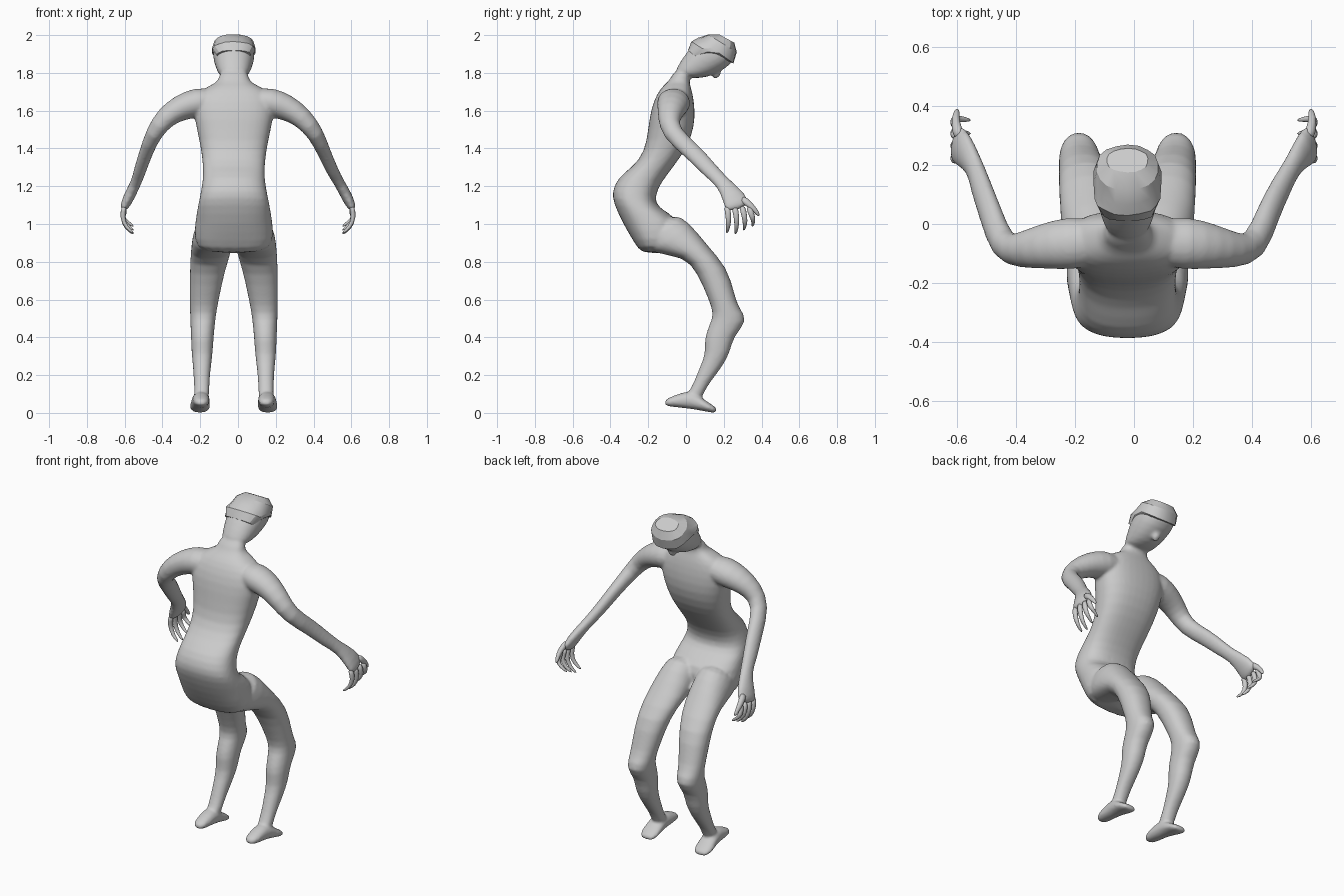
import bpy, bmesh, math, random
from mathutils import Vector

random.seed(3)
CX = -0.022   # the trunk sits slightly left of centre
N = 18


def skin(bm, rings):
    """Closed loft through rings of points."""
    vs = [[bm.verts.new(p) for p in r] for r in rings]
    for a, b in zip(vs, vs[1:]):
        for i in range(len(a)):
            j = (i + 1) % len(a)
            bm.faces.new((a[i], a[j], b[j], b[i]))
    bm.faces.new(vs[0][::-1])
    bm.faces.new(vs[-1])


def section(yf, zf, yb, zb, w, xc=0, power=2.2, jitter=0):
    """Oval ring spanning a front and a back point, half-width w."""
    f, b = Vector((xc, yf, zf)), Vector((xc, yb, zb))
    mid, half = (f + b) / 2, (f - b) / 2
    pts = []
    for i in range(N):
        a = 2 * math.pi * i / N
        c, s = math.cos(a), math.sin(a)
        c = math.copysign(abs(c) ** (2 / power), c)
        s = math.copysign(abs(s) ** (2 / power), s)
        k = 1 + random.uniform(-jitter, jitter)
        pts.append(mid + (half * c + Vector((w * s, 0, 0))) * k)
    return pts


def tube(path, radii, side, n=14):
    """Rings along a path with radii (across, along-hand)."""
    path = [Vector(p) for p in path]
    rings = []
    for i, p in enumerate(path):
        t = (path[min(i + 1, len(path) - 1)] - path[max(i - 1, 0)]).normalized()
        u = Vector((side, 0, 0.6))
        u = (u - t * u.dot(t)).normalized()
        v = t.cross(u)
        ru, rv = radii[i]
        rings.append([p + u * ru * math.cos(2 * math.pi * k / n)
                      + v * rv * math.sin(2 * math.pi * k / n) for k in range(n)])
    return rings


def make(name, bm, mods=()):
    bmesh.ops.recalc_face_normals(bm, faces=bm.faces)
    me = bpy.data.meshes.new(name)
    bm.to_mesh(me)
    bm.free()
    for p in me.polygons:
        p.use_smooth = True
    ob = bpy.data.objects.new(name, me)
    bpy.context.collection.objects.link(ob)
    for kind, props in mods:
        m = ob.modifiers.new(kind.title(), kind)
        for k, v in props.items():
            setattr(m, k, v)
    return ob


body = bmesh.new()

# Trunk: neck, shoulders, chest, arched waist, pelvis
trunk = [(.03, 1.83, -.06, 1.82, .078), (.02, 1.76, -.09, 1.755, .076),
         (.02, 1.74, -.12, 1.735, .12), (.035, 1.70, -.155, 1.69, .2),
         (.048, 1.62, -.187, 1.61, .222), (.048, 1.52, -.202, 1.5, .2),
         (.01, 1.41, -.22, 1.38, .175), (-.06, 1.31, -.285, 1.3, .165),
         (-.135, 1.215, -.36, 1.25, .165), (-.165, 1.14, -.395, 1.17, .18),
         (-.15, 1.085, -.385, 1.11, .192), (-.03, 1.03, -.335, 1.0, .207),
         (-.03, .93, -.28, .91, .215), (-.08, .85, -.235, .835, .18)]
skin(body, [section(*r, xc=CX, power=2.5) for r in trunk])

# Head, bowed forward
head = [(.03, 1.77, -.075, 1.785, .075), (.115, 1.775, -.025, 1.87, .092),
        (.18, 1.805, .015, 1.925, .108), (.245, 1.845, .06, 1.98, .114),
        (.265, 1.91, .115, 2.004, .1), (.25, 1.96, .18, 2.0, .065)]
skin(body, [section(*r, xc=CX) for r in head])

# Nose
skin(body, [section(y + .02, z + .012, y - .02, z - .012, w, xc=CX)
            for y, z, w in ((.16, 1.83, .03), (.165, 1.79, .024), (.165, 1.772, .014))])

# Legs (front point, back point, half-width, distance from midline) and feet
leg = [(-.07, 1.07, -.275, .92, .1, .1), (.02, 1.01, -.19, .84, .108, .113),
       (.11, .89, -.01, .83, .11, .12), (.222, .77, .06, .74, .094, .14),
       (.258, .625, .115, .61, .08, .155), (.28, .555, .15, .52, .071, .162),
       (.335, .49, .12, .465, .066, .165), (.25, .405, .093, .38, .06, .167),
       (.237, .325, .105, .315, .057, .168), (.19, .24, .068, .232, .047, .169),
       (.137, .175, .043, .165, .042, .17), (.1, .12, .01, .1, .04, .17),
       (.085, .07, -.03, .05, .04, .172)]
foot = [(-.113, .065, .04, .02, .172), (-.09, .082, .034, .04, .172),
        (-.03, .105, .027, .045, .173), (.03, .12, .02, .047, .175),
        (.09, .075, .01, .054, .179), (.135, .045, .001, .054, .18),
        (.164, .026, .0, .034, .178)]
for s in (-1, 1):
    skin(body, [section(*r[:5], xc=CX + s * r[5]) for r in leg])
    skin(body, [section(y, top, y, bot, w, xc=CX + s * d) for y, top, bot, w, d in foot])

# Arms and palms: shared (y, z) path and radii, own x positions per side
arm_yz = [(-.06, 1.65), (-.065, 1.645), (-.075, 1.615), (-.09, 1.565), (-.085, 1.485),
          (.04, 1.38), (.13, 1.28), (.195, 1.22), (.255, 1.14), (.28, 1.075)]
arm_r = [(.07, .08), (.083, .095), (.07, .078), (.058, .062), (.046, .052),
         (.036, .05), (.034, .046), (.028, .036), (.032, .066), (.022, .076)]
arm_x = {-1: (.12, .215, .31, .385, .445, .487, .52, .538, .58, .607),
         1: (.08, .175, .265, .34, .41, .455, .5, .535, .58, .607)}
for s in (-1, 1):
    path = [(s * x, y, z) for x, (y, z) in zip(arm_x[s], arm_yz)]
    skin(body, tube(path, arm_r, s))

make("body", body, [("SUBSURF", {"levels": 1, "render_levels": 1}),
                    ("REMESH", {"mode": 'VOXEL', "voxel_size": .009, "use_smooth_shade": True}),
                    ("SMOOTH", {"factor": .5, "iterations": 5})])

# Fingers curling inwards: knuckle y, tip y, tip z
fingers = [(.215, .215, .95), (.255, .26, .945), (.295, .305, .965), (.33, .35, .985)]
for s, name in ((-1, "left"), (1, "right")):
    bm = bmesh.new()
    for y0, y1, z in fingers:
        path = [(s * .6, y0, 1.1), (s * .615, (y0 + y1) / 2 + .012, 1.035),
                (s * .592, y1 + .008, z + .03), (s * .55, y1, z)]
        skin(bm, tube(path, [(.018, .02), (.014, .016), (.012, .013), (.007, .007)], s, 8))
    # Thumb
    path = [(s * .59, .29, 1.14), (s * .605, .34, 1.10), (s * .602, .37, 1.07), (s * .598, .388, 1.04)]
    skin(bm, tube(path, [(.022, .026), (.016, .018), (.013, .014), (.008, .008)], s, 8))
    make(name + "_fingers", bm, [("SUBSURF", {"levels": 1, "render_levels": 1})])

# Rough hair cap over the crown
bm = bmesh.new()
hair = [(.07, 1.87, .01, 1.92, .09), (.17, 1.875, .03, 1.965, .114),
        (.252, 1.85, .065, 1.985, .117), (.268, 1.91, .115, 2.004, .105),
        (.255, 1.96, .175, 2.004, .07)]
skin(bm, [section(*r, xc=CX, jitter=.03) for r in hair])
make("hair", bm)
bpy.context.view_layer.objects.active = bpy.data.objects["hair"]
bpy.data.objects["hair"].select_set(True)
bpy.ops.object.shade_smooth_by_angle(angle=math.radians(25))
